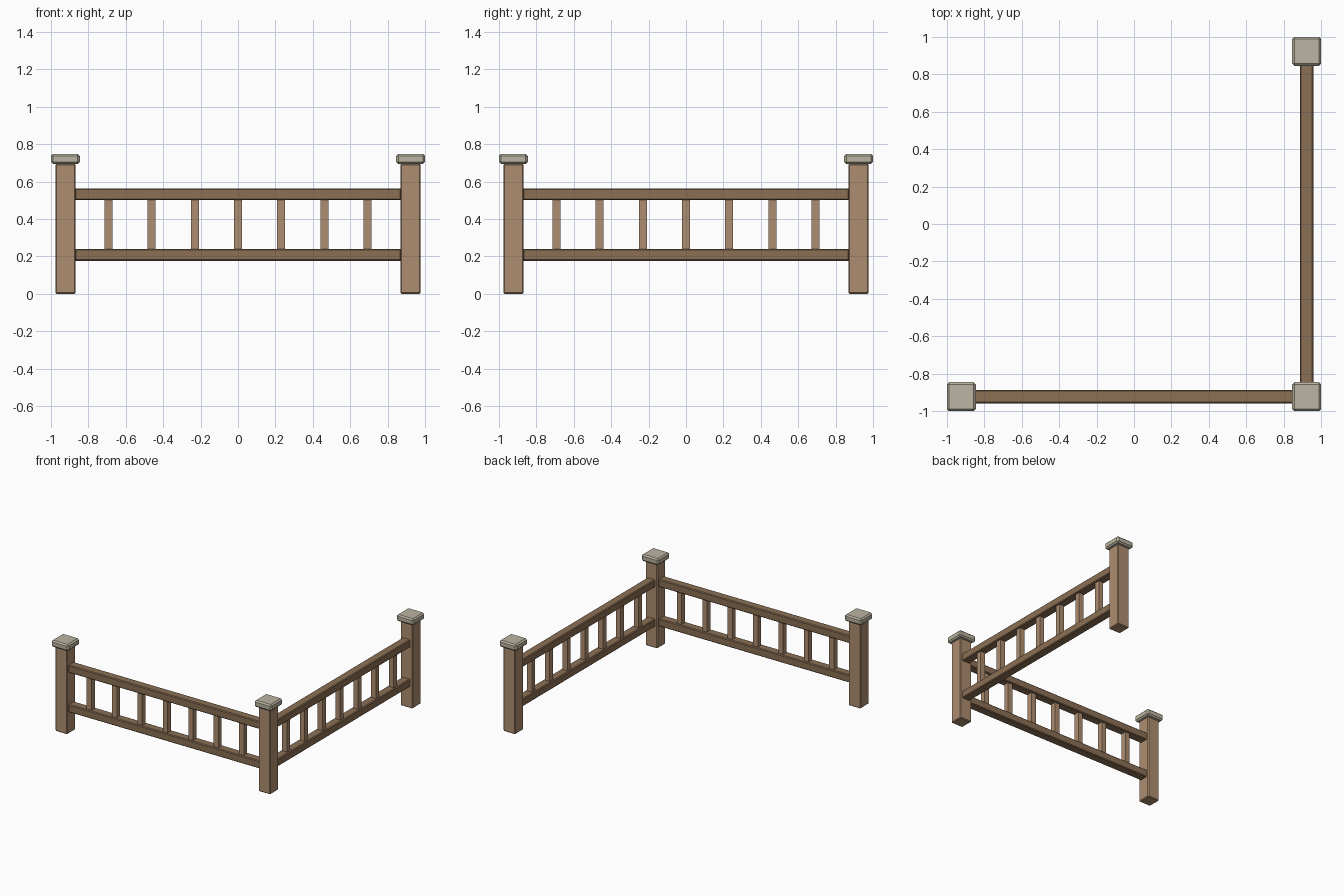
import bpy

if "Cube" in bpy.data.objects:
    bpy.data.objects.remove(bpy.data.objects["Cube"])

C = 0.923       # post centre distance from the middle
STEP = C / 4    # baluster spacing


def material(name, rgb):
    m = bpy.data.materials.new(name)
    m.diffuse_color = (*rgb, 1)
    m.use_nodes = True
    m.node_tree.nodes["Principled BSDF"].inputs["Base Color"].default_value = m.diffuse_color
    return m


wood = material("wood", (0.42, 0.27, 0.16))
dark_wood = material("dark_wood", (0.26, 0.16, 0.09))
stone = material("stone", (0.50, 0.46, 0.36))


def box(name, centre, size, mat, bevel=0.0):
    bpy.ops.mesh.primitive_cube_add(size=1, location=centre)
    ob = bpy.context.object
    ob.name = name
    ob.scale = size
    bpy.ops.object.transform_apply(location=False, rotation=False, scale=True)
    ob.data.materials.append(mat)
    if bevel:
        mod = ob.modifiers.new("bevel", 'BEVEL')
        mod.width = bevel
        mod.segments = 1
    return ob


# Posts with stone caps
for label, x, y in (("left", -C, -C), ("corner", C, -C), ("back", C, C)):
    box(f"{label}_post", (x, y, 0.348), (0.108, 0.108, 0.696), wood, 0.006)
    box(f"{label}_post_cap", (x, y, 0.722), (0.154, 0.154, 0.054), stone, 0.011)

# Front run lies along x, side run along y
for run in ("front", "side"):
    def place(t, z):
        return (t, -C, z) if run == "front" else (C, t, z)

    def dims(length, width, height):
        return (length, width, height) if run == "front" else (width, length, height)

    # Rails
    for label, z in (("lower", 0.208), ("upper", 0.532)):
        box(f"{run}_{label}_rail", place(0, z), dims(2 * C - 0.1, 0.071, 0.063), dark_wood, 0.006)

    # Balusters
    for i in range(-3, 4):
        box(f"{run}_baluster_{i + 4}", place(i * STEP, 0.37), dims(0.043, 0.043, 0.28), wood)
